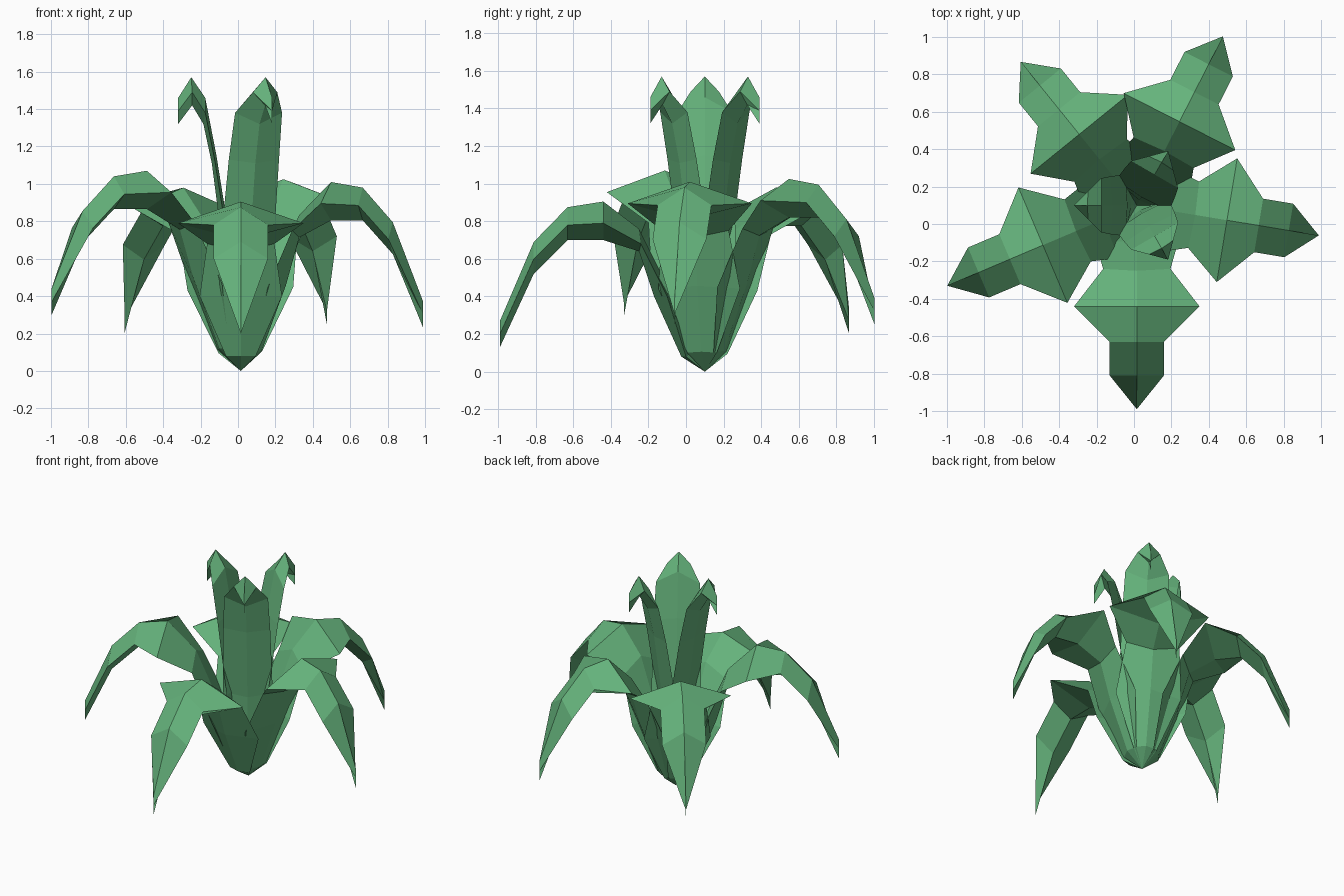
import bpy, bmesh, math

BASE = (0.015, 0.10)

green = bpy.data.materials.new("leaf_green")
green.diffuse_color = (0.13, 0.45, 0.20, 1)


def leaf(name, angle, sections, stretch=1.0, lift=0.0):
    """Loft diamond sections: (top r, z, half width, edge r, z, keel r, z)."""
    ca, sa = math.cos(math.radians(angle)), math.sin(math.radians(angle))
    bm = bmesh.new()

    def vert(r, z, w):
        z += lift * min(1, r / 0.5)
        r *= stretch
        return bm.verts.new((BASE[0] + r * ca - w * sa, BASE[1] + r * sa + w * ca, z))

    rings = [[vert(tr, tz, 0), vert(er, ez, w), vert(kr, kz, 0), vert(er, ez, -w)]
             for tr, tz, w, er, ez, kr, kz in sections]
    for a, b in zip(rings, rings[1:]):
        for i in range(4):
            j = (i + 1) % 4
            bm.faces.new((a[i], a[j], b[j], b[i]))
    bmesh.ops.remove_doubles(bm, verts=bm.verts, dist=0.0005)
    bmesh.ops.recalc_face_normals(bm, faces=bm.faces)
    mesh = bpy.data.meshes.new(name)
    bm.to_mesh(mesh)
    bm.free()
    mesh.materials.append(green)
    bpy.context.collection.objects.link(bpy.data.objects.new(name, mesh))


# Drooping leaf: rises from the root, flares at the bend, falls to the tip
outer = [
    (0.00, 0.00, 0.00, 0.00, 0.00, 0.00, 0.00),
    (0.07, 0.10, 0.08, 0.10, 0.08, 0.125, 0.08),
    (0.19, 0.44, 0.22, 0.20, 0.40, 0.27, 0.40),
    (0.35, 0.76, 0.18, 0.34, 0.68, 0.35, 0.64),
    (0.54, 0.905, 0.335, 0.54, 0.79, 0.54, 0.70),
    (0.73, 0.875, 0.145, 0.73, 0.78, 0.73, 0.70),
    (0.91, 0.69, 0.145, 0.91, 0.60, 0.91, 0.52),
    (1.09, 0.27, 0.00, 1.09, 0.20, 1.09, 0.13),
]
# Upright leaf with a small hooked head
inner = [
    (0.00, 0.02, 0.00, 0.00, 0.02, 0.00, 0.02),
    (0.03, 0.15, 0.07, 0.04, 0.14, 0.07, 0.12),
    (0.05, 0.65, 0.165, 0.06, 0.63, 0.09, 0.61),
    (0.13, 1.15, 0.155, 0.14, 1.13, 0.155, 1.11),
    (0.19, 1.46, 0.145, 0.19, 1.38, 0.20, 1.32),
    (0.265, 1.57, 0.075, 0.26, 1.49, 0.26, 1.42),
    (0.335, 1.46, 0.00, 0.335, 1.39, 0.335, 1.32),
]

# Five outer leaves, each with its own reach and lift
for name, angle, stretch, lift in [
    ("front_leaf", 270, 1.0, 0.0),
    ("left_leaf", 203, 1.01, 0.165),
    ("right_leaf", -9.4, 0.905, 0.105),
    ("back_right_leaf", 63, 0.93, 0.12),
    ("back_left_leaf", 129, 0.905, 0.075),
]:
    leaf(name, angle, outer, stretch, lift)

# Three inner leaves
for i, angle in enumerate((60, 180, 300)):
    leaf(f"inner_leaf_{i + 1}", angle, inner)
